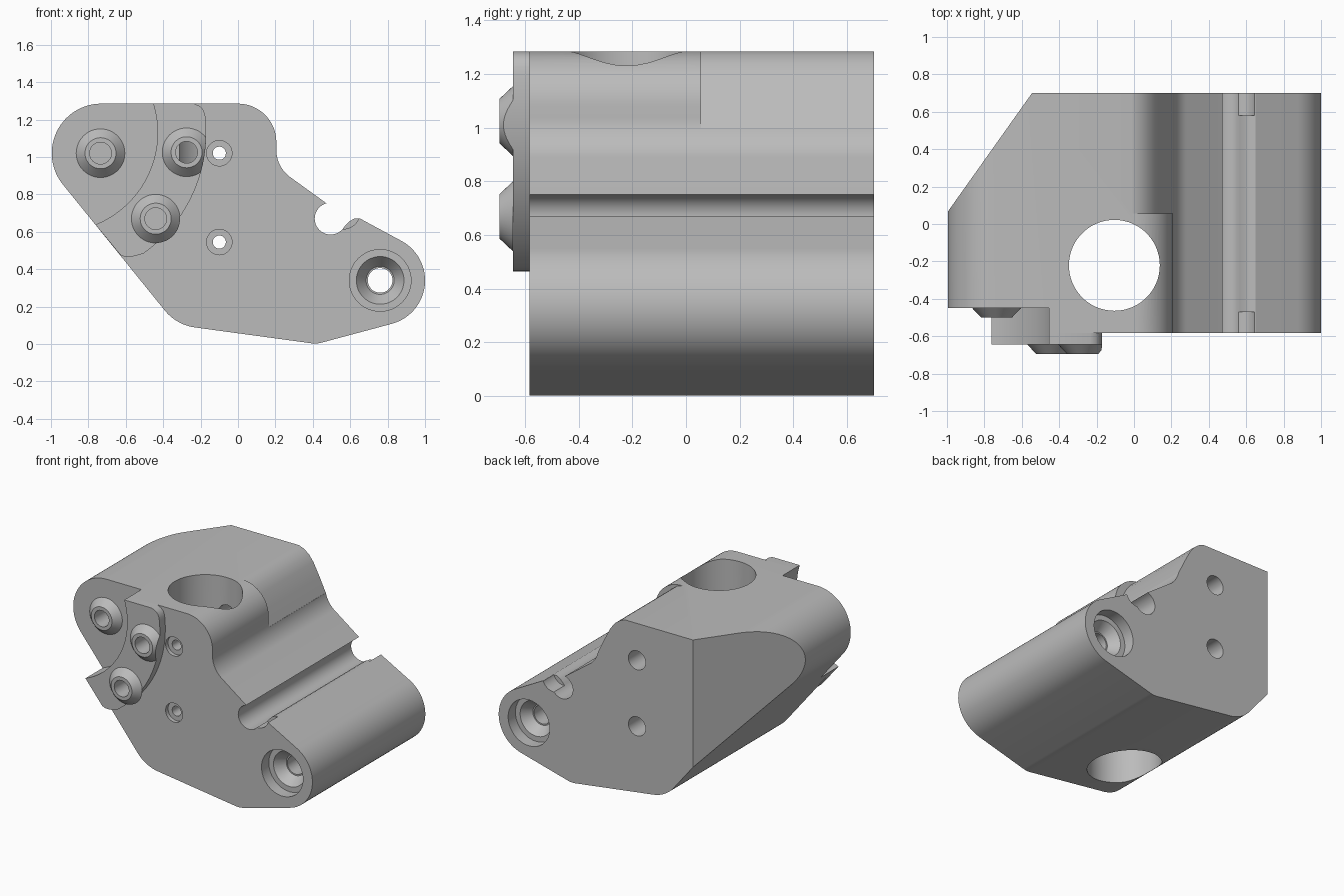
import bpy, bmesh
from math import sin, cos, tan, pi, radians
from mathutils import Vector, Matrix

if "Cube" in bpy.data.objects:
    bpy.data.objects.remove(bpy.data.objects["Cube"])

grey = bpy.data.materials.new("machined_grey")
grey.use_nodes = True
grey.diffuse_color = (0.5, 0.5, 0.5, 1)
grey.node_tree.nodes["Principled BSDF"].inputs["Base Color"].default_value = (0.5, 0.5, 0.5, 1)


def finish(name, bm):
    bmesh.ops.recalc_face_normals(bm, faces=bm.faces)
    mesh = bpy.data.meshes.new(name)
    bm.to_mesh(mesh)
    bm.free()
    mesh.materials.append(grey)
    ob = bpy.data.objects.new(name, mesh)
    bpy.context.collection.objects.link(ob)
    return ob


def prism(name, pts, lo, hi, axis="y"):
    """Extrude a closed 2D outline along y (or z)."""
    bm = bmesh.new()
    place = (lambda p, d: (p[0], d, p[1])) if axis == "y" else (lambda p, d: (p[0], p[1], d))
    face = bm.faces.new([bm.verts.new(place(p, lo)) for p in pts])
    new = bmesh.ops.extrude_face_region(bm, geom=[face])["geom"]
    shift = Vector(place((0, 0), hi - lo))
    bmesh.ops.translate(bm, verts=[v for v in new if isinstance(v, bmesh.types.BMVert)], vec=shift)
    return finish(name, bm)


def round_bar(name, x, z, y0, y1, r0, r1=None, seg=48):
    """Cylinder or cone along y."""
    bm = bmesh.new()
    bmesh.ops.create_cone(bm, cap_ends=True, segments=seg, radius1=r0,
                          radius2=r0 if r1 is None else r1, depth=y1 - y0,
                          matrix=Matrix.Translation((x, (y0 + y1) / 2, z)) @ Matrix.Rotation(-pi / 2, 4, "X"))
    return finish(name, bm)


def arc(cx, cz, r, a0, a1, n):
    return [(cx + r * cos(radians(a0 + (a1 - a0) * i / n)),
             cz + r * sin(radians(a0 + (a1 - a0) * i / n))) for i in range(n + 1)]


def fillet(prev, corner, nxt, r, n=16):
    """Points of a rounded corner."""
    p, c, q = Vector(prev), Vector(corner), Vector(nxt)
    u, v = (p - c).normalized(), (q - c).normalized()
    half = u.angle(v) / 2
    centre = c + (u + v).normalized() * (r / sin(half))
    a, b = c + u * (r / tan(half)) - centre, c + v * (r / tan(half)) - centre
    sweep = pi - 2 * half
    return [tuple(centre + (a * sin(sweep * (1 - i / n)) + b * sin(sweep * i / n)) / sin(sweep))
            for i in range(n + 1)]


def cut(target, cutter, mode="DIFFERENCE"):
    mod = target.modifiers.new("cut", "BOOLEAN")
    mod.operation, mod.object, mod.solver = mode, cutter, "EXACT"
    bpy.context.view_layer.objects.active = target
    bpy.ops.object.modifier_apply(modifier=mod.name)


# Body outline, clockwise from the top left
tl, tr, neck = (-1.286, 1.285), (0.205, 1.285), (0.205, 0.945)
lip, low_lip = (0.473, 0.754), (0.65, 0.672)
right, bottom, heel = (1.405, 0.264), (0.42, 0.0), (-0.329, 0.102)
outline = fillet(heel, tl, tr, 0.265, 28)
outline += fillet(tl, tr, neck, 0.205)
outline += fillet(tr, neck, lip, 0.18)
outline += arc(0.495, 0.67, 0.085, 105, 330, 24)
outline += [(0.595, 0.655), (0.62, 0.67)]
outline += [low_lip]
outline += fillet(low_lip, right, bottom, 0.24, 28)
outline += fillet(right, bottom, heel, 0.15, 6)
outline += fillet(bottom, heel, tl, 0.25, 12)
body = prism("body", outline, -0.583, 0.7)

# Raised curved band on the front
band_pts = [(-0.6, 1.285), (-0.235, 1.285), (-0.205, 1.272), (-0.187, 1.255)]
band_pts += arc(-0.96, 1.13, 0.79, 7, -55, 28)
band_pts += [(-0.57, 0.466), (-0.6, 0.465), (-0.628, 0.475), (-0.78, 0.66)]
band = prism("curved_band", band_pts, -0.645, -0.583)

# Tapered bosses
spots = [(-0.735, 1.02, -0.45), (-0.275, 1.025, -0.645), (-0.44, 0.67, -0.645)]
bosses = [round_bar(f"boss_{i + 1}", x, z, y - 0.05, y, 0.083, 0.13)
          for i, (x, z, y) in enumerate(spots)]
helpers = []


def tool(ob, *targets, mode="DIFFERENCE"):
    ob.hide_render = True
    for t in targets:
        cut(t, ob, mode)
    helpers.append(ob)


tool(round_bar("band_edge", -0.96, 1.13, -1, 0, 0.79, seg=128), bosses[1], mode="INTERSECT")

# Round recess at the front left, vertical bore, slanted back corner
tool(round_bar("recess", -0.96, 1.13, -1, -0.45, 0.53, seg=96), body, band)
bore = [(-0.105 + p[0], -0.221 + p[1]) for p in arc(0, 0, 0.243, 0, 354, 59)]
tool(prism("bore", bore, -0.5, 2, "z"), body)
slant = [(-1.142, -0.14), (-0.403, 0.9), (-1.142, 0.9)]
tool(prism("slant", slant, -0.5, 2, "z"), body)

# Lowered shoulder behind the bore
shoulder = [(-0.04, 1.29), (0.0, 1.283), (0.035, 1.27), (0.075, 1.24), (0.11, 1.195),
            (0.16, 1.1), (0.208, 1.0), (0.4, 1.0), (0.4, 1.4), (-0.04, 1.4)]
tool(prism("shoulder", shoulder, 0.055, 0.9), body)

# Wider ends of the slot
for lo, hi in ((-0.8, -0.47), (0.58, 0.9)):
    tool(round_bar("slot_end", 0.565, 0.7, lo, hi, 0.085), body)

# Boss holes
for (x, z, y), boss in zip(spots, bosses):
    tool(round_bar("boss_hole", x, z, y - 0.2, y + 0.3, 0.058), boss, band, body)

# Small bolt holes with a shallow front seat and a wide back end
for z in (1.02, 0.545):
    tool(round_bar("bolt_hole", -0.1, z, -0.8, -0.2, 0.035), body)
    tool(round_bar("bolt_seat", -0.1, z, -0.8, -0.555, 0.068), body)
    tool(round_bar("bolt_back", -0.1, z, -0.2, 0.9, 0.068), body)

# Pivot hole with stepped, tapered seats at both ends
tool(round_bar("pivot_hole", 0.76, 0.34, -0.8, 0.9, 0.066), body)
tool(round_bar("pivot_front", 0.76, 0.34, -0.8, -0.5, 0.165), body)
tool(round_bar("pivot_back", 0.76, 0.34, 0.617, 0.9, 0.165), body)
tool(round_bar("cone_front", 0.76, 0.34, -0.51, -0.43, 0.135, 0.075), body)
tool(round_bar("cone_back", 0.76, 0.34, 0.547, 0.627, 0.075, 0.135), body)

for ob in helpers:
    bpy.data.objects.remove(ob)

# Smooth curved faces, keep edges sharp
bpy.ops.object.select_all(action="DESELECT")
for ob in [body, band] + bosses:
    ob.select_set(True)
bpy.context.view_layer.objects.active = body
bpy.ops.object.shade_smooth_by_angle(angle=radians(28))
